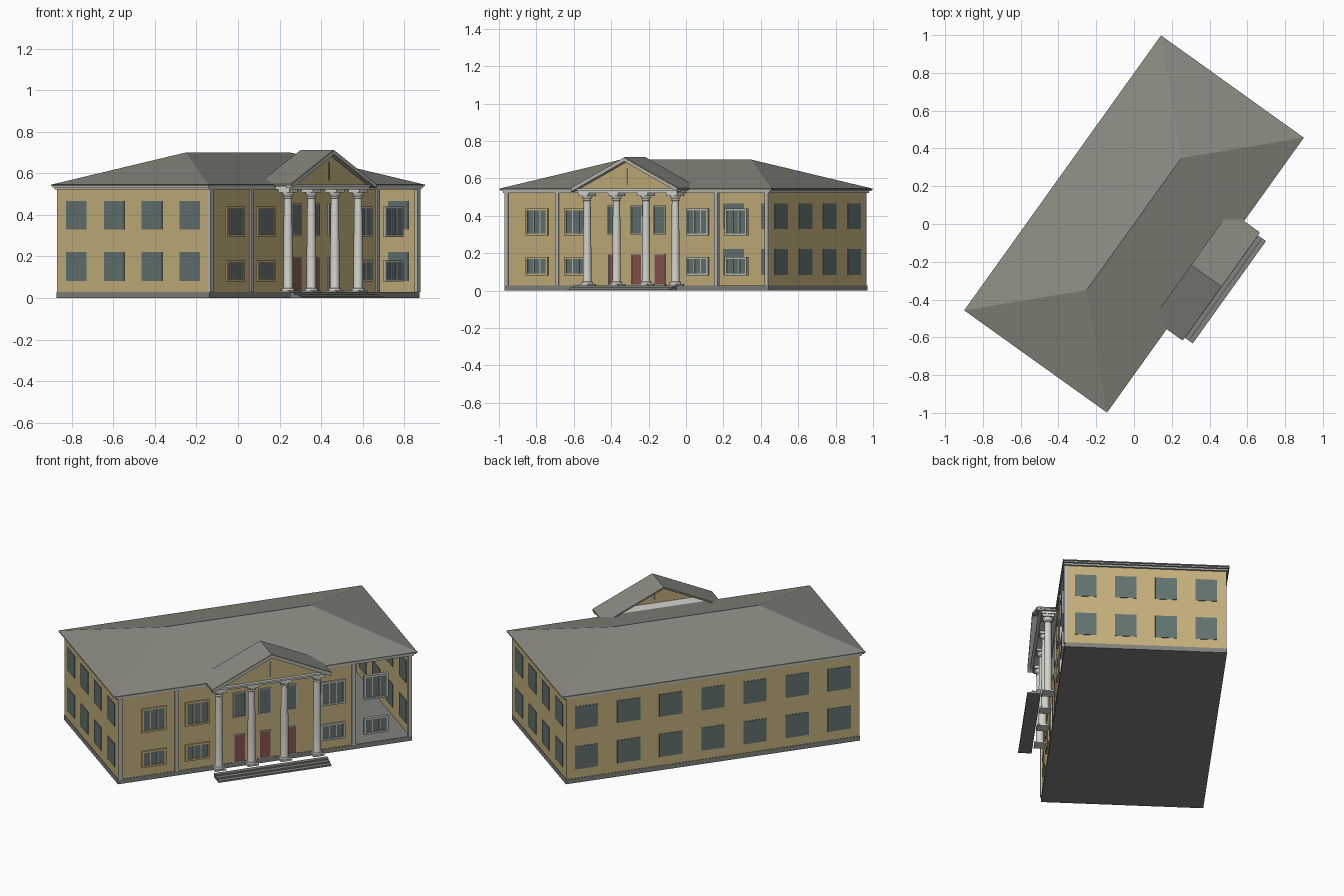
import bpy, bmesh, math

cube = bpy.data.objects.get("Cube")
if cube:
    bpy.data.objects.remove(cube, do_unlink=True)

TURN = math.radians(54.4)   # the building stands turned on its plot
HU, HV = 0.865, 0.45        # half length and half depth of the walls
BASE, TOP = 0.028, 0.522    # bottom and top of the walls
T = 0.01                    # wall thickness


def material(name, r, g, b):
    m = bpy.data.materials.new(name)
    m.use_nodes = True
    m.diffuse_color = (r, g, b, 1)
    m.node_tree.nodes["Principled BSDF"].inputs["Base Color"].default_value = (r, g, b, 1)
    return m


WALL = material("ochre_plaster", 0.55, 0.43, 0.20)
ROOF = material("grey_roof", 0.25, 0.25, 0.215)
WHITE = material("white_stone", 0.66, 0.66, 0.61)
TRIM = material("pale_trim", 0.48, 0.48, 0.45)
GLASS = material("blue_grey_glass", 0.122, 0.168, 0.16)
DOOR = material("red_brown_door", 0.25, 0.09, 0.075)
STONE = material("grey_plinth", 0.22, 0.22, 0.20)


def finish(name, bm, mat, smooth=False):
    bmesh.ops.recalc_face_normals(bm, faces=bm.faces)
    mesh = bpy.data.meshes.new(name)
    bm.to_mesh(mesh)
    bm.free()
    mesh.materials.append(mat)
    obj = bpy.data.objects.new(name, mesh)
    bpy.context.collection.objects.link(obj)
    obj.rotation_euler.z = TURN
    if smooth:
        bpy.ops.object.select_all(action='DESELECT')
        obj.select_set(True)
        bpy.context.view_layer.objects.active = obj
        bpy.ops.object.shade_smooth_by_angle(angle=math.radians(35))
    return obj


def add_box(bm, x0, x1, y0, y1, z0, z1):
    made = bmesh.ops.create_cube(bm, size=1)["verts"]
    for v in made:
        v.co = (x1 if v.co.x > 0 else x0, y1 if v.co.y > 0 else y0, z1 if v.co.z > 0 else z0)


def boxes(name, mat, spans):
    bm = bmesh.new()
    for span in spans:
        add_box(bm, *span)
    return finish(name, bm, mat)


def prism(name, mat, outline, y0, y1):
    """Extrude an x-z outline along y."""
    bm = bmesh.new()
    face = bm.faces.new([bm.verts.new((x, y0, z)) for x, z in outline])
    out = bmesh.ops.extrude_face_region(bm, geom=[face])["geom"]
    for v in out:
        if isinstance(v, bmesh.types.BMVert):
            v.co.y = y1
    return finish(name, bm, mat)


# Plinth, walls and cornice; the front wall stops at the last bay, which is open
boxes("plinth", STONE, [(-HU - .003, HU + .003, -HV - .003, HV + .003, 0, BASE)])
boxes("back_wall", WALL, [(-HU, HU, HV - T, HV, BASE, TOP)])
boxes("end_walls", WALL, [(-HU, -HU + T, -HV, HV, BASE, TOP),
                          (HU - T, HU, -HV, HV, BASE, TOP)])
BAY = 0.523
boxes("front_wall", WALL, [(-HU, BAY, -HV, -HV + T, BASE, TOP)])
boxes("pilasters", TRIM, [(x - .011, x + .011, -HV - .008, -HV + T, BASE, TOP)
                          for x in (-HU + .01, -BAY, BAY, HU - .01)])
boxes("cornice", TRIM, [(-HU - .012, HU + .012, -HV - .007, HV + .007, TOP, .532),
                        (-HU - .024, HU + .024, -HV - .011, HV + .011, .532, .541)])

# Hipped main roof
EU, EV, RIDGE = 0.895, 0.465, 0.43
bm = bmesh.new()
add_box(bm, -EU, EU, -EV, EV, .539, .545)
low = [bm.verts.new((x, y, .545)) for x, y in ((-EU, -EV), (EU, -EV), (EU, EV), (-EU, EV))]
r0, r1 = bm.verts.new((-RIDGE, 0, .70)), bm.verts.new((RIDGE, 0, .70))
for f in ((low[0], low[1], r1, r0), (low[1], low[2], r1), (low[2], low[3], r0, r1), (low[3], low[0], r0)):
    bm.faces.new(f)
finish("main_roof", bm, ROOF)

# Plain windows on the back and both ends
FLOORS = ((.082, .222), (.329, .466))
P = 0.003
boxes("back_windows", GLASS, [(i * .2485 - .068, i * .2485 + .068, HV - T - P, HV + P, z0, z1)
                              for i in range(-3, 4) for z0, z1 in FLOORS])
boxes("end_windows", GLASS, [(s * (HU - T / 2) - T / 2 - P, s * (HU - T / 2) + T / 2 + P,
                              y - .06, y + .06, z0, z1)
                             for s in (-1, 1) for y in (-.336, -.112, .112, .336)
                             for z0, z1 in FLOORS])


def surround(x, hw, z0, z1, f, depth):
    """Four bars framing an opening on the front."""
    y0, y1 = -HV - depth, -HV + T
    return [(x - hw, x - hw + f, y0, y1, z0, z1), (x + hw - f, x + hw, y0, y1, z0, z1),
            (x - hw, x + hw, y0, y1, z0, z0 + f), (x - hw, x + hw, y0, y1, z1 - f, z1)]


# Framed front windows: wide ones in the wings, narrow ones over the doors
ochre, pale, panes, doors = [], [], [], []
for x in (-.655, -.4, .4, .655):
    for z0, z1 in ((.08, .18), (.294, .44)):
        hw = .072
        (ochre if x < 0 else pale).extend(surround(x, hw, z0, z1, .011, .009))
        panes.append((x - hw + .005, x + hw - .005, -HV - P, -HV + T + P, z0 + .005, z1 - .005))
        pale += [(x + m - .003, x + m + .003, -HV - .006, -HV, z0 + .011, z1 - .011)
                 for m in (-.021, .021)]
for x in (-.15, 0, .15):
    pale += surround(x, .038, .30, .455, .006, .007)
    panes.append((x - .035, x + .035, -HV - P, -HV + T + P, .303, .452))
    pale += surround(x, .036, BASE, .196, .004, .006)
    doors.append((x - .033, x + .033, -HV - P, -HV + T + P, BASE, .193))
boxes("ochre_window_frames", WALL, ochre)
boxes("pale_window_frames", TRIM, pale)
boxes("front_windows", GLASS, panes)
boxes("front_doors", DOOR, doors)

# Portico columns: a turned shaft between square blocks
PROFILE = ((.030, .036), (.031, .042), (.029, .047), (.024, .049), (.0225, .056), (.0225, .2),
           (.019, .478), (.022, .481), (.022, .486), (.020, .489), (.028, .501), (.029, .507))
SIDES = 20
CY = -.503
for i, x in enumerate((-.29, -.097, .097, .29)):
    bm = bmesh.new()
    rings = [[bm.verts.new((x + r * math.cos(a), CY + r * math.sin(a), z))
              for a in (2 * math.pi * k / SIDES for k in range(SIDES))] for r, z in PROFILE]
    for a, b in zip(rings, rings[1:]):
        for k in range(SIDES):
            j = (k + 1) % SIDES
            bm.faces.new((a[k], a[j], b[j], b[k]))
    bm.faces.new(rings[0])
    bm.faces.new(rings[-1])
    for h, z0, z1 in ((.033, BASE, .036), (.033, .507, .523)):
        add_box(bm, x - h, x + h, CY - h, CY + h, z0, z1)
    finish(f"column_{i + 1}", bm, WHITE, smooth=True)

# Entablature and pediment; the gable roof is open at the back
boxes("entablature", WHITE, [(-.328, .328, -.542, -.375, TOP, .536),
                             (-.343, .343, -.556, -.375, .536, .546)])
prism("pediment_wall", WALL, [(-.32, .546), (.32, .546), (0, .698)], -.538, -.532)
boxes("pediment_slot", GLASS, [(-.005, .005, -.541, -.529, .565, .655)])


def gable(half, apex, eave, thick):
    return [(-half, eave), (0, apex), (half, eave),
            (half, eave - thick), (0, apex - thick), (-half, eave - thick)]


prism("gable_roof", ROOF, gable(.352, .713, .549, .010), -.566, -.372)
prism("raking_cornice", TRIM, gable(.349, .7105, .548, .020), -.569, -.535)

# Free-standing entrance steps
boxes("entrance_steps", STONE, [(-.333, .333, -.621 + i * .025, -.546, i * .009, (i + 1) * .009)
                                for i in range(3)])
